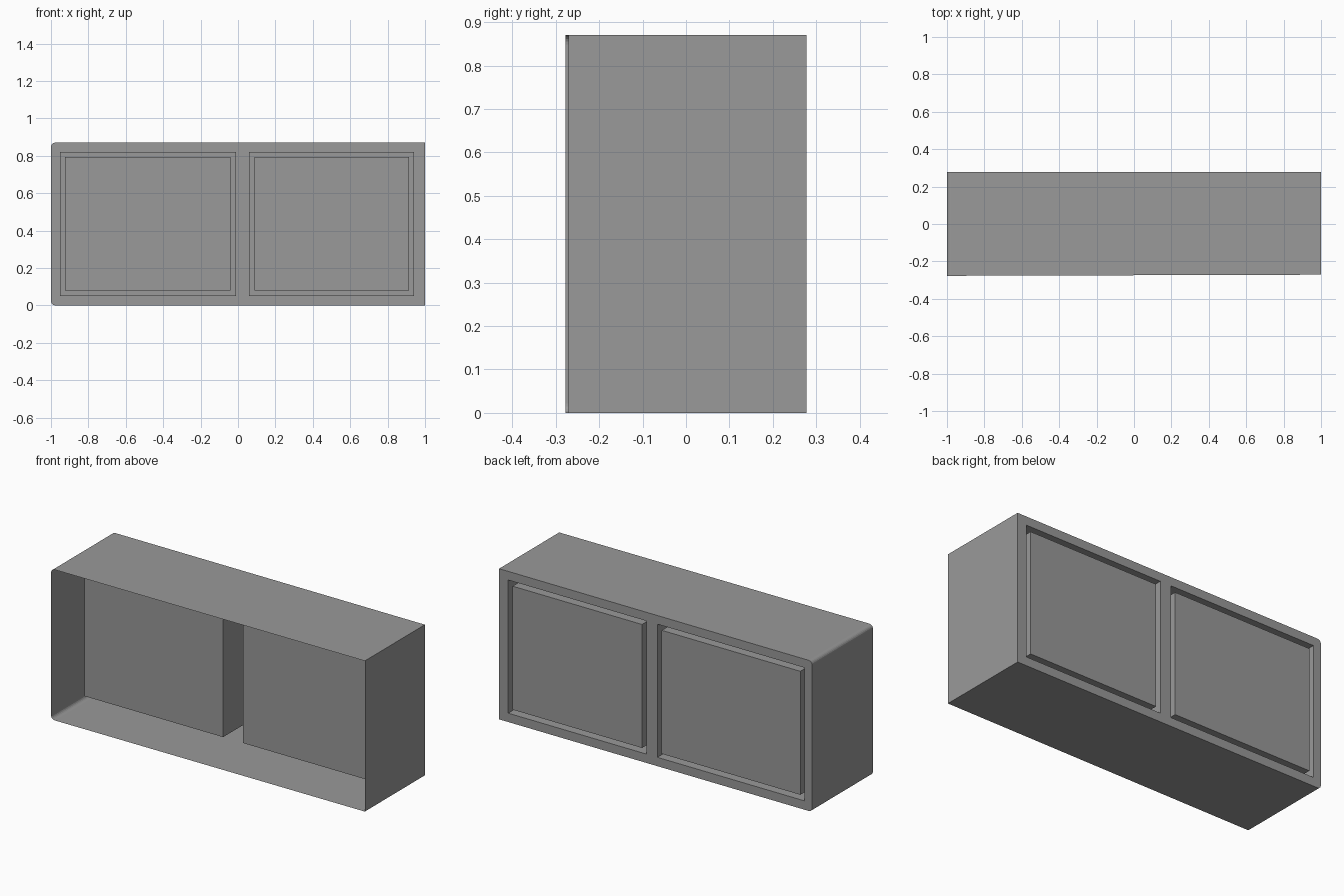
import bpy, bmesh, math

old = bpy.data.objects.get("Cube")
if old:
    bpy.data.objects.remove(old, do_unlink=True)

HEIGHT, BACK, FRONT = 0.87, 0.277, -0.277
LEDGE, PANEL_FRONT = 0.15, -0.08
RADIUS, GAP = 0.022, 0.028
Z_LOW, Z_HIGH = 0.051, 0.82
OPENINGS = {"right": (-0.952, -0.011), "left": (0.059, 0.942)}

grey = bpy.data.materials.new("plain_grey")
grey.use_nodes = True
grey.diffuse_color = (0.32, 0.32, 0.32, 1)
grey.node_tree.nodes["Principled BSDF"].inputs["Base Color"].default_value = grey.diffuse_color


def finish(name, bm):
    bmesh.ops.recalc_face_normals(bm, faces=bm.faces)
    mesh = bpy.data.meshes.new(name)
    bm.to_mesh(mesh)
    bm.free()
    mesh.materials.append(grey)
    obj = bpy.data.objects.new(name, mesh)
    bpy.context.collection.objects.link(obj)
    return obj


def rectangle(x0, x1, inset=0):
    a, b, c, d = x0 + inset, x1 - inset, Z_LOW + inset, Z_HIGH - inset
    return [(a, c), (b, c), (b, d), (a, d)]


def ring(bm, outline, y):
    return [bm.verts.new((x, y, z)) for x, z in outline]


def bridge(bm, first, second):
    n = len(first)
    for i in range(n):
        j = (i + 1) % n
        bm.faces.new((first[i], first[j], second[j], second[i]))


# Outline of the case: square on one end, softly rounded on the other
outline = [(1, 0), (1, HEIGHT)]
for centre_z, start in ((HEIGHT - RADIUS, 90), (RADIUS, 180)):
    for step in range(6):
        t = math.radians(start + step * 18)
        outline.append((RADIUS - 1 + RADIUS * math.cos(t), centre_z + RADIUS * math.sin(t)))

# Thin case walls, open at the front with a very slightly slanted rim
bm = bmesh.new()
rim = ring(bm, outline, FRONT)
for v in rim:
    v.co.y += 0.003 * (v.co.x + 1)
bridge(bm, rim, ring(bm, outline, BACK))
finish("case_walls", bm)

# Panelled frame: flat sheet with two openings
bm = bmesh.new()
for loop in [outline] + [rectangle(*span) for span in OPENINGS.values()]:
    verts = ring(bm, loop, BACK)
    for i, v in enumerate(verts):
        bm.edges.new((v, verts[(i + 1) % len(verts)]))
bmesh.ops.triangle_fill(bm, edges=bm.edges[:], use_beauty=True, normal=(0, 1, 0))
bmesh.ops.dissolve_limit(bm, angle_limit=0.01, verts=bm.verts[:], edges=bm.edges[:])
finish("back_frame", bm)

for side, span in OPENINGS.items():
    # Groove lining around each panel
    bm = bmesh.new()
    lip = ring(bm, rectangle(*span), BACK)
    ledge_outer = ring(bm, rectangle(*span), LEDGE)
    ledge_inner = ring(bm, rectangle(*span, GAP), LEDGE)
    bridge(bm, lip, ledge_outer)
    bridge(bm, ledge_outer, ledge_inner)
    finish(side + "_groove", bm)

    # Deep panel block set flush with the frame
    bm = bmesh.new()
    near = ring(bm, rectangle(*span, GAP), PANEL_FRONT)
    far = ring(bm, rectangle(*span, GAP), BACK)
    bridge(bm, near, far)
    bm.faces.new(near)
    bm.faces.new(far)
    finish(side + "_panel", bm)
